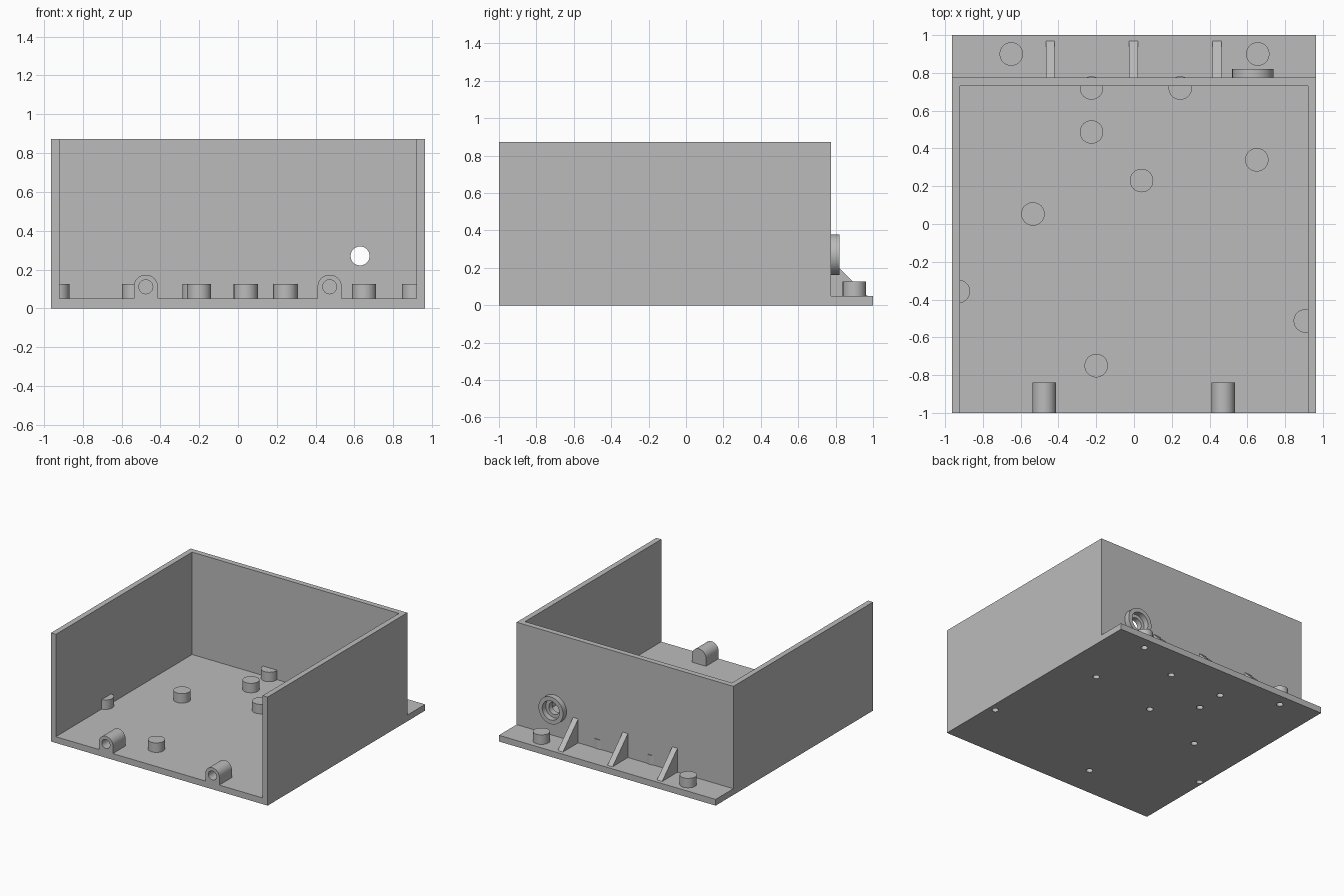
import bpy, bmesh, math
from mathutils import Matrix, Vector

cube = bpy.data.objects.get("Cube")
if cube:
    bpy.data.objects.remove(cube, do_unlink=True)

COLOUR = (0.5, 0.5, 0.5, 1)
grey = bpy.data.materials.new("plain grey")
grey.use_nodes = True
grey.diffuse_color = COLOUR
grey.node_tree.nodes["Principled BSDF"].inputs["Base Color"].default_value = COLOUR

HALF_W, WALL, FLOOR, TOP, BACK = 0.964, 0.044, 0.05, 0.873, 0.775
BOSS_R, BOSS_TOP = 0.062, 0.126


def make(name, bm):
    bmesh.ops.recalc_face_normals(bm, faces=bm.faces)
    me = bpy.data.meshes.new(name)
    bm.to_mesh(me)
    bm.free()
    me.materials.append(grey)
    ob = bpy.data.objects.new(name, me)
    bpy.context.collection.objects.link(ob)
    return ob


def prism(name, points, direction):
    """Extrude a closed flat outline along a direction."""
    bm = bmesh.new()
    face = bm.faces.new([bm.verts.new(p) for p in points])
    new = bmesh.ops.extrude_face_region(bm, geom=[face])["geom"]
    verts = [v for v in new if isinstance(v, bmesh.types.BMVert)]
    bmesh.ops.translate(bm, verts=verts, vec=direction)
    return make(name, bm)


def cylinder(name, start, end, radius, sides=48):
    start, end = Vector(start), Vector(end)
    axis = end - start
    turn = axis.to_track_quat("Z", "Y").to_matrix().to_4x4()
    bm = bmesh.new()
    bmesh.ops.create_cone(bm, cap_ends=True, segments=sides, radius1=radius,
                          radius2=radius, depth=axis.length,
                          matrix=Matrix.Translation((start + end) / 2) @ turn)
    return make(name, bm)


def combine(ob, tool, operation="DIFFERENCE", keep=False):
    mod = ob.modifiers.new("bool", "BOOLEAN")
    mod.operation, mod.solver, mod.object = operation, "EXACT", tool
    graph = bpy.context.evaluated_depsgraph_get()
    me = bpy.data.meshes.new_from_object(ob.evaluated_get(graph))
    ob.modifiers.clear()
    ob.data = me
    if not keep:
        bpy.data.objects.remove(tool, do_unlink=True)


parts = []

# Open-fronted tray: U-shaped walls on a floor that runs on into a rear flange
inner = HALF_W - WALL
shell = prism("tray_shell", [(-HALF_W, -1, 0), (HALF_W, -1, 0),
                             (HALF_W, 1, 0), (-HALF_W, 1, 0)], (0, 0, FLOOR))
walls = prism("walls", [(-HALF_W, -1, 0), (-inner, -1, 0), (-inner, BACK - WALL, 0),
                        (inner, BACK - WALL, 0), (inner, -1, 0), (HALF_W, -1, 0),
                        (HALF_W, BACK, 0), (-HALF_W, BACK, 0)], (0, 0, TOP))
combine(shell, walls, "UNION")
parts.append(shell)

# Floor bosses, each with a blind pilot hole drilled from underneath
spots = [(-0.65, 0.9), (0.655, 0.9), (-0.225, 0.72), (0.245, 0.72),
         (-0.225, 0.487), (0.65, 0.34), (0.04, 0.23), (-0.535, 0.053),
         (-0.93, -0.357), (0.907, -0.513), (-0.2, -0.75)]
for i, (x, y) in enumerate(spots):
    boss = cylinder(f"boss_{i + 1}", (x, y, FLOOR), (x, y, BOSS_TOP), BOSS_R)
    drill = cylinder("drill", (x, y, -0.05), (x, y, 0.1), 0.025, 24)
    combine(boss, drill, keep=True)
    combine(shell, drill)
    # Keep bosses that meet a side wall from showing outside it
    for v in boss.data.vertices:
        v.co.x = max(-HALF_W + 0.006, min(HALF_W - 0.006, v.co.x))
    parts.append(boss)

# Round-topped front lugs with blind screw holes
LUG_Z = 0.111
for side, x in (("right", -0.475), ("left", 0.472)):
    arc = [math.pi * k / 24 for k in range(25)]
    outline = [(x + BOSS_R * math.cos(a), -1, LUG_Z + BOSS_R * math.sin(a)) for a in arc]
    outline += [(x - BOSS_R, -1, FLOOR), (x + BOSS_R, -1, FLOOR)]
    lug = prism(f"front_lug_{side}", outline, (0, 0.16, 0))
    combine(lug, cylinder("drill", (x, -1.05, LUG_Z), (x, -0.88, LUG_Z), 0.036))
    parts.append(lug)

# Triangular ribs bracing the flange against the back wall
for i, x in enumerate((-0.444, -0.003, 0.439)):
    parts.append(prism(f"flange_rib_{i + 1}",
                       [(x - 0.023, BACK, FLOOR), (x - 0.023, 0.97, FLOOR),
                        (x - 0.023, BACK, 0.242)], (0.046, 0, 0)))

# Cable hole through the back wall, with a raised collar outside
hx, hz = 0.629, 0.27
combine(shell, cylinder("drill", (hx, 0.65, hz), (hx, 0.9, hz), 0.049))
collar = cylinder("cable_collar", (hx, BACK, hz), (hx, 0.82, hz), 0.109, 64)
combine(collar, cylinder("drill", (hx, 0.7, hz), (hx, 0.9, hz), 0.076))
parts.append(collar)

# Smooth the round faces and keep the edges crisp
for ob in parts:
    ob.data.shade_smooth()
    ob.data.set_sharp_from_angle(angle=math.radians(30))
